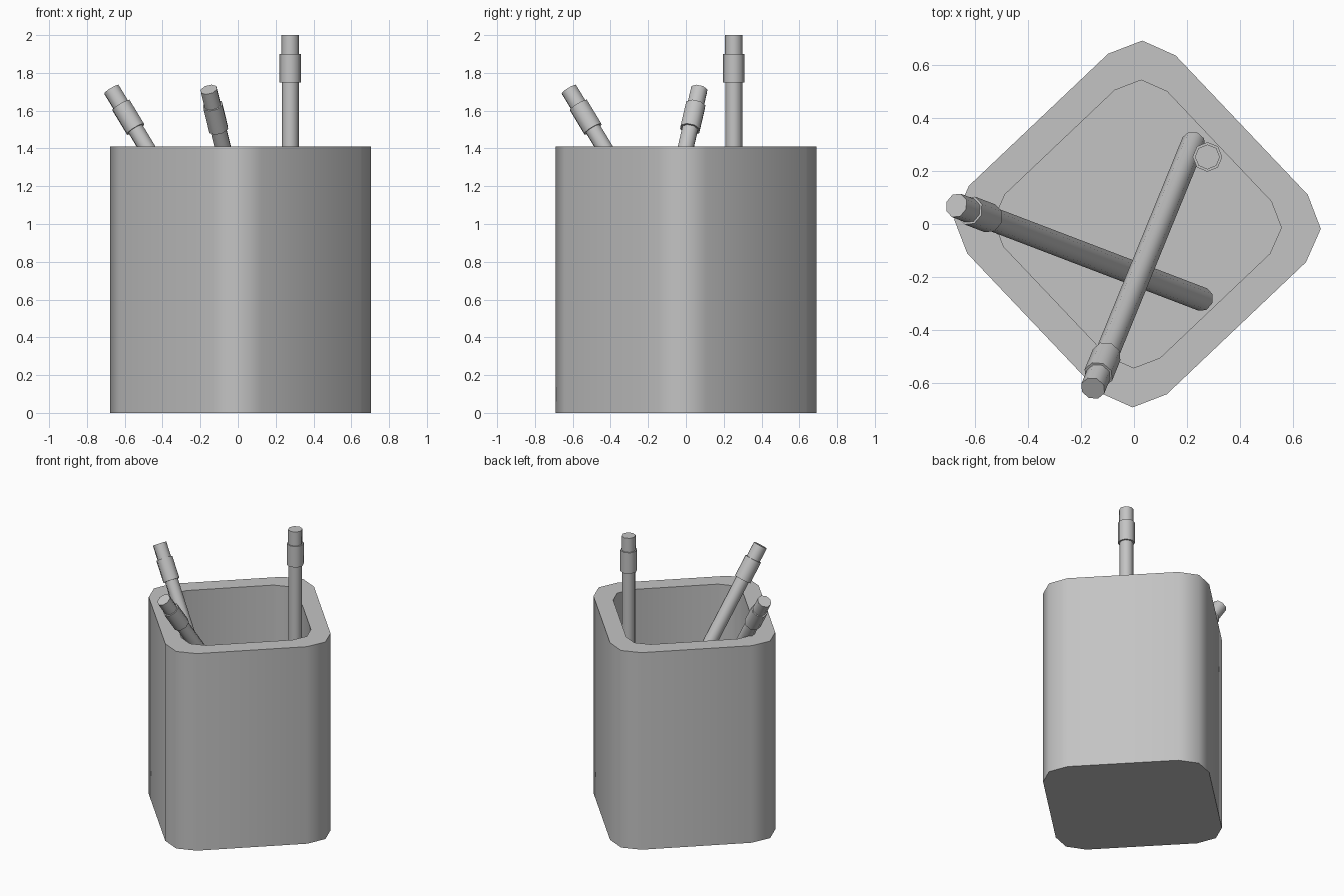
import bpy, bmesh, math
from mathutils import Vector, Matrix

default = bpy.data.objects.get("Cube")
if default:
    bpy.data.objects.remove(default)

grey = bpy.data.materials.new("plain grey")
grey.use_nodes = True
colour = (0.55, 0.55, 0.55, 1)
grey.diffuse_color = colour
grey.node_tree.nodes["Principled BSDF"].inputs["Base Color"].default_value = colour


def finish(name, bm):
    """Turn a bmesh into a smooth-shaded grey object with crisp rims."""
    bmesh.ops.recalc_face_normals(bm, faces=bm.faces)
    mesh = bpy.data.meshes.new(name)
    bm.to_mesh(mesh)
    bm.free()
    mesh.materials.append(grey)
    obj = bpy.data.objects.new(name, mesh)
    bpy.context.collection.objects.link(obj)
    bpy.ops.object.select_all(action='DESELECT')
    obj.select_set(True)
    bpy.context.view_layer.objects.active = obj
    bpy.ops.object.shade_smooth_by_angle(angle=math.radians(60))
    return obj


def loft(bm, rings):
    """Skin a stack of equal rings and cap both ends."""
    loops = [[bm.verts.new(p) for p in ring] for ring in rings]
    for a, b in zip(loops, loops[1:]):
        for i in range(len(a)):
            j = (i + 1) % len(a)
            bm.faces.new((a[i], a[j], b[j], b[i]))
    bm.faces.new(loops[0])
    bm.faces.new(loops[-1])


def rounded_square(half, radius, z):
    """Square with three-point rounded corners."""
    flat = half - radius
    ring = []
    for corner in range(4):
        mid = math.radians(45 + 90 * corner)
        centre = Vector((math.cos(mid), math.sin(mid), 0)) * flat * math.sqrt(2)
        for step in (-1, 0, 1):
            a = mid + step * math.pi / 4
            ring.append(centre + Vector((math.cos(a) * radius, math.sin(a) * radius, z)))
    return ring


# Cup: outer wall, rim, inner wall and raised floor
RIM, FLOOR = 1.41, 0.15
cup = bmesh.new()
loft(cup, [rounded_square(0.542, 0.18, 0), rounded_square(0.542, 0.18, RIM),
           rounded_square(0.425, 0.14, RIM), rounded_square(0.425, 0.14, FLOOR)])
bmesh.ops.transform(cup, verts=cup.verts,
                    matrix=Matrix.Translation((0.013, 0, 0)) @ Matrix.Rotation(math.radians(43.5), 4, 'Z'))
finish("cup", cup)


def cylinder(name, top, axis, start, end, radius):
    """Eight-sided bar between two distances below the pencil top."""
    bm = bmesh.new()
    bmesh.ops.create_cone(bm, cap_ends=True, segments=8, radius1=radius,
                          radius2=radius, depth=end - start)
    place = Matrix.Translation(top - axis * (start + end) / 2)
    turn = axis.to_track_quat('Z', 'Y').to_matrix().to_4x4()
    bmesh.ops.transform(bm, matrix=place @ turn, verts=bm.verts)
    finish(name, bm)


# Pencils: shaft, metal sleeve and eraser
pencils = {
    "upright": ((0.277, 0.253, 2.0), (0.277, 0.253, 0.17)),
    "right": ((-0.67, 0.07, 1.712), (0.26, -0.285, 0.175)),
    "front": ((-0.155, -0.62, 1.712), (0.225, 0.31, 0.175)),
}
for label, (top, bottom) in pencils.items():
    top, bottom = Vector(top), Vector(bottom)
    length = (top - bottom).length
    axis = (top - bottom).normalized()
    cylinder(label + "_pencil_shaft", top, axis, 0.2, length, 0.045)
    cylinder(label + "_pencil_sleeve", top, axis, 0.1, 0.25, 0.056)
    cylinder(label + "_pencil_eraser", top, axis, 0, 0.12, 0.047)
